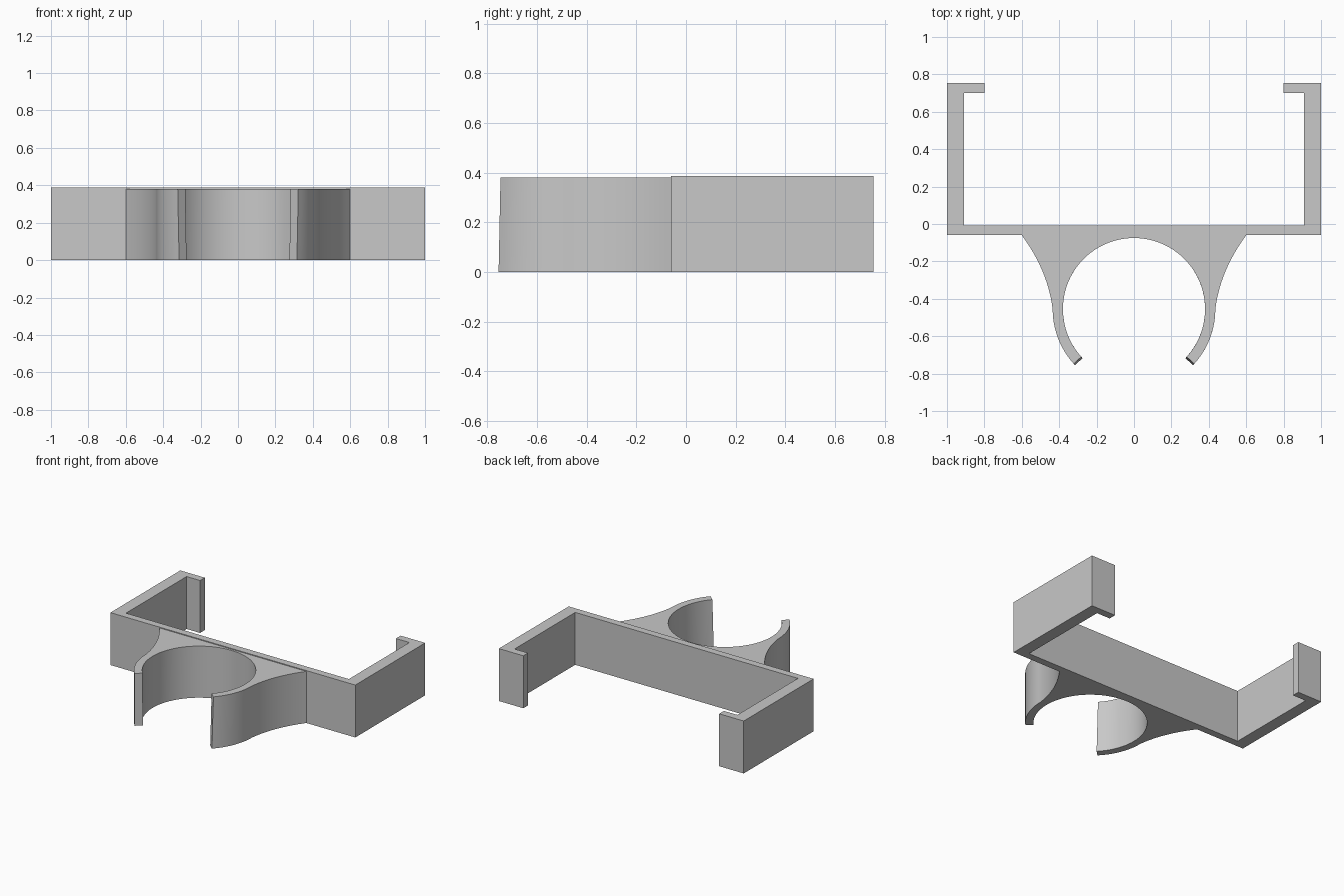
import bpy, bmesh
from math import sin, cos, radians
from mathutils import Vector

cube = bpy.data.objects.get("Cube")
if cube:
    bpy.data.objects.remove(cube)

# One plain grey material
grey = bpy.data.materials.new("plain grey")
grey.use_nodes = True
colour = (0.58, 0.58, 0.58, 1)
grey.diffuse_color = colour
grey.node_tree.nodes["Principled BSDF"].inputs["Base Color"].default_value = colour


def loft(name, lower, upper, height):
    """Solid between two matching outlines, at z = 0 and z = height."""
    bm = bmesh.new()
    low = [bm.verts.new((x, y, 0)) for x, y in lower]
    top = [bm.verts.new((x, y, height)) for x, y in upper]
    bm.faces.new(low[::-1])
    bm.faces.new(top)
    n = len(low)
    for i in range(n):
        j = (i + 1) % n
        bm.faces.new((low[i], low[j], top[j], top[i]))
    bmesh.ops.recalc_face_normals(bm, faces=bm.faces)
    mesh = bpy.data.meshes.new(name)
    bm.to_mesh(mesh)
    bm.free()
    mesh.materials.append(grey)
    for face in mesh.polygons:
        face.use_smooth = True
    mesh.set_sharp_from_angle(angle=radians(30))
    obj = bpy.data.objects.new(name, mesh)
    bpy.context.collection.objects.link(obj)
    return obj


def mirrored(half):
    return half + [(-x, y) for x, y in reversed(half)]


# Square bracket with inward hooks
FRONT, BACK = -0.06, 0.755
bracket = mirrored([(1, FRONT), (1, BACK), (0.8, BACK), (0.8, 0.70),
                    (0.91, 0.70), (0.91, -0.007)])
# The half outline runs front to inside, so start it on the centre line
bracket = [(0, FRONT)] + bracket
loft("bracket_frame", bracket, bracket, 0.387)

# Open round clip with flared roots
CENTRE_Y, INNER, OUTER = -0.455, 0.38, 0.435


def arc(radius, start, end, steps):
    angles = [radians(start + (end - start) * i / steps) for i in range(steps + 1)]
    return [(radius * cos(a), CENTRE_Y + radius * sin(a)) for a in angles]


def flare(steps=14):
    root, bend, end = Vector((0.6, FRONT)), Vector((0.46, -0.25)), Vector((OUTER, CENTRE_Y))
    ts = [i / steps for i in range(steps)]
    return [tuple(root * (1 - t) ** 2 + bend * 2 * t * (1 - t) + end * t * t) for t in ts]


def clip_outline(tip):
    half = flare() + arc(OUTER, 0, -tip, 12) + arc(INNER, -tip, 90, 40)
    return mirrored(half[:-1] + [(0.001, CENTRE_Y + INNER)])


# The tips lean outward slightly toward the bottom
loft("round_clip", clip_outline(43.6), clip_outline(42.2), 0.381)
